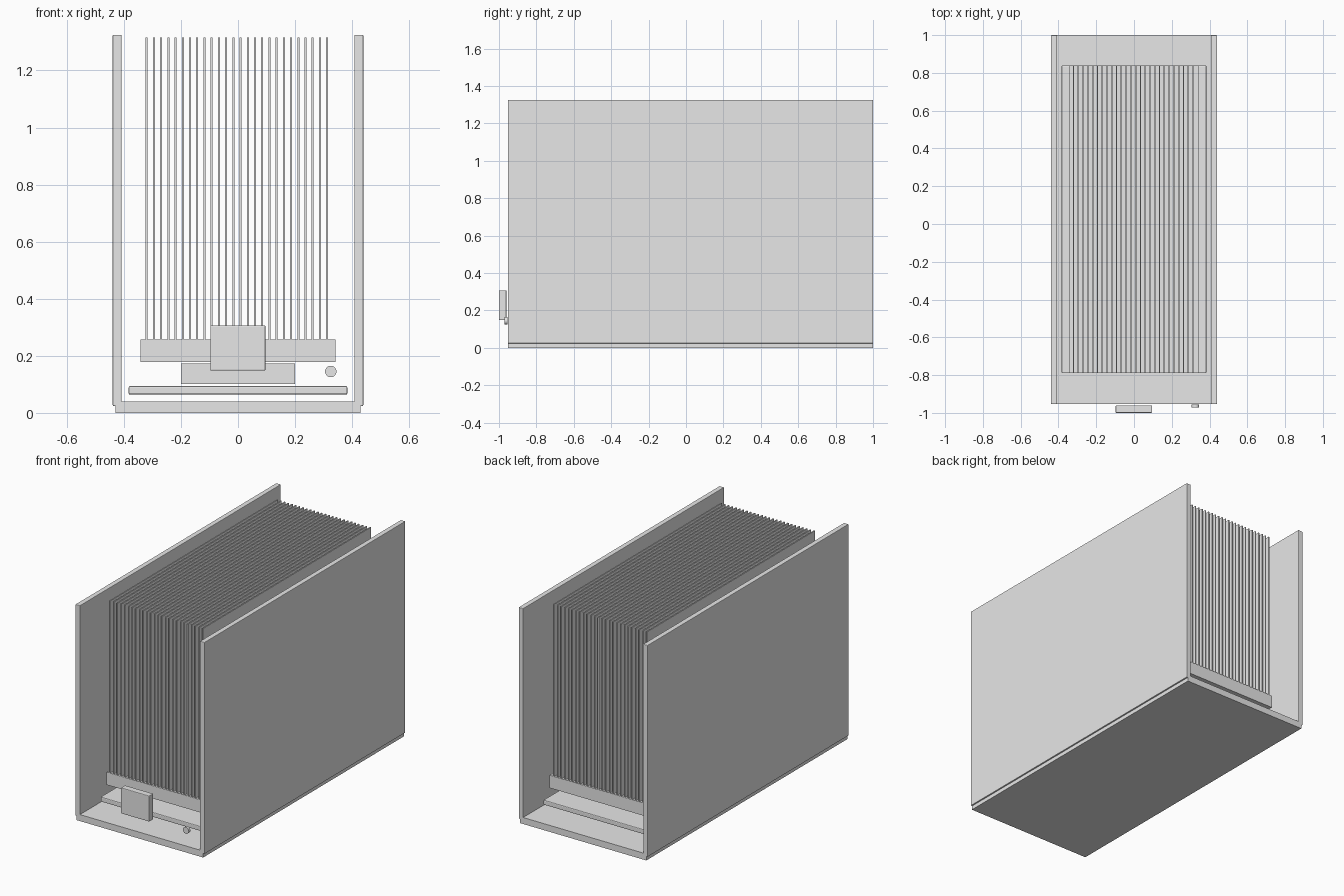
import bpy, math

if "Cube" in bpy.data.objects:
    bpy.data.objects.remove(bpy.data.objects["Cube"])

grey = bpy.data.materials.new("plain grey")
grey.diffuse_color = (0.8, 0.8, 0.8, 1)
grey.use_nodes = True
grey.node_tree.nodes["Principled BSDF"].inputs["Base Color"].default_value = grey.diffuse_color


def box(name, x, y, z, bevel=0.0):
    """Box from (min, max) ranges, with an optional small edge bevel."""
    bpy.ops.mesh.primitive_cube_add(size=1, location=[sum(r) / 2 for r in (x, y, z)])
    ob = bpy.context.object
    ob.name = name
    ob.scale = [r[1] - r[0] for r in (x, y, z)]
    bpy.ops.object.transform_apply(location=False, rotation=False, scale=True)
    if bevel:
        m = ob.modifiers.new("bevel", 'BEVEL')
        m.width = bevel
        m.segments = 2
    ob.data.materials.append(grey)
    return ob


LONG = (-0.953, 1.0)      # casing length
INNER = (-0.79, 0.84)     # heat sink and board length

# Casing: floor and two side panels
box("case_floor", (-0.43, 0.43), LONG, (0.0, 0.04))
for side, name in ((-1, "left_panel"), (1, "right_panel")):
    box(name, sorted((side * 0.408, side * 0.439)), LONG, (0.024, 1.325), 0.003)

# Circuit board and chip block under the heat sink
box("circuit_board", (-0.383, 0.383), INNER, (0.064, 0.094), 0.005)
box("chip_block", (-0.2, 0.2), (-0.18, 0.22), (0.102, 0.173))

# Heat sink: base plate and fins
box("heat_sink_base", (-0.341, 0.341), INNER, (0.179, 0.257))
for i in range(26):
    x = -0.32 + i * 0.0253
    box(f"heat_sink_fin_{i + 1}", (x - 0.0035, x + 0.0035), INNER, (0.25, 1.316))

# Front connector box
box("front_connector", (-0.097, 0.096), (-1.0, -0.96), (0.148, 0.307), 0.004)

# Round power button
bpy.ops.mesh.primitive_cylinder_add(vertices=32, radius=0.02, depth=0.016,
                                    location=(0.325, -0.963, 0.145),
                                    rotation=(math.pi / 2, 0, 0))
button = bpy.context.object
button.name = "power_button"
button.data.materials.append(grey)
bpy.ops.object.shade_smooth_by_angle()
